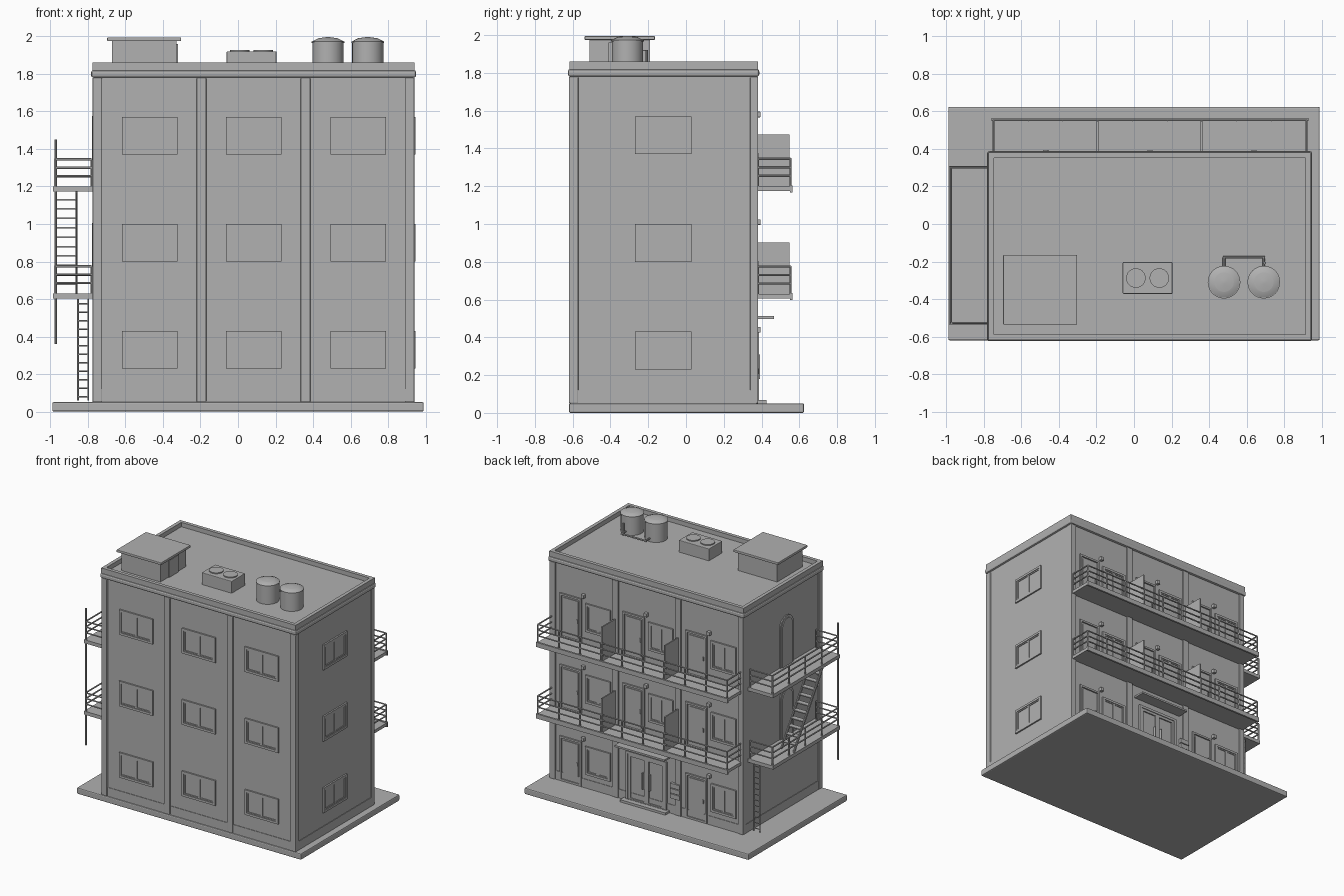
import bpy, bmesh, math
from mathutils import Matrix, Vector

if "Cube" in bpy.data.objects:
    bpy.data.objects.remove(bpy.data.objects["Cube"])

grey = bpy.data.materials.new("plain_grey")
grey.use_nodes = True
colour = (0.44, 0.44, 0.44, 1)
grey.diffuse_color = colour
grey.node_tree.nodes["Principled BSDF"].inputs["Base Color"].default_value = colour

# Wall planes and storey heights
LEFT, RIGHT, FRONT, BACK = -0.765, 0.935, -0.608, 0.37
BAYS = (-0.47, 0.085, 0.64)
PILLARS = (-0.75, -0.195, 0.36, 0.915)
STOREYS = (0.05, 0.62, 1.19)


def finish(name, bm, bevel=0, smooth=False):
    mesh = bpy.data.meshes.new(name)
    bmesh.ops.recalc_face_normals(bm, faces=bm.faces)
    bm.to_mesh(mesh)
    bm.free()
    mesh.materials.append(grey)
    obj = bpy.data.objects.new(name, mesh)
    bpy.context.collection.objects.link(obj)
    if bevel:
        mod = obj.modifiers.new("soft_edges", "BEVEL")
        mod.width, mod.segments = bevel, 2
    if smooth:
        bpy.ops.object.select_all(action="DESELECT")
        obj.select_set(True)
        bpy.context.view_layer.objects.active = obj
        bpy.ops.object.shade_smooth_by_angle(angle=math.radians(35))
    return obj


def add_box(bm, x0, x1, y0, y1, z0, z1):
    size = Matrix.Diagonal((abs(x1 - x0), abs(y1 - y0), abs(z1 - z0), 1))
    mid = Matrix.Translation(((x0 + x1) / 2, (y0 + y1) / 2, (z0 + z1) / 2))
    bmesh.ops.create_cube(bm, size=1, matrix=mid @ size)


def add_rod(bm, a, b, r, sides=8, r2=None):
    a, b = Vector(a), Vector(b)
    turn = (b - a).to_track_quat("Z", "Y").to_matrix().to_4x4()
    bmesh.ops.create_cone(bm, cap_ends=True, segments=sides, radius1=r,
                          radius2=r if r2 is None else r2, depth=(b - a).length,
                          matrix=Matrix.Translation((a + b) / 2) @ turn)


def boxes(name, items, bevel=0):
    bm = bmesh.new()
    for item in items:
        add_box(bm, *item)
    return finish(name, bm, bevel)


def on_wall(wall, u0, u1, z0, z1, out):
    """Box lying on a wall and standing out from it."""
    if wall == "front":
        return (u0, u1, FRONT - out, FRONT + 0.01, z0, z1)
    if wall == "back":
        return (u0, u1, BACK - 0.01, BACK + out, z0, z1)
    if wall == "right":
        return (RIGHT - 0.01, RIGHT + out, u0, u1, z0, z1)
    return (LEFT - out, LEFT + 0.01, u0, u1, z0, z1)


def frame(wall, u0, u1, z0, z1, t, out):
    return [on_wall(wall, *b, out) for b in (
        (u0, u1, z0, z0 + t), (u0, u1, z1 - t, z1),
        (u0, u0 + t, z0 + t, z1 - t), (u1 - t, u1, z0 + t, z1 - t))]


def window(name, wall, u0, u1, z0, z1):
    mid, t = (u0 + u1) / 2, 0.018
    parts = frame(wall, u0, u1, z0, z1, t, 0.012)
    for a, b in ((u0 + t, mid), (mid, u1 - t)):
        parts += frame(wall, a, b, z0 + t, z1 - t, 0.009, 0.007)
    parts.append(on_wall(wall, u0 + t, u1 - t, z0 + t, z1 - t, 0.002))
    boxes(name, parts)


def door(name, wall, u0, u1, z0, z1):
    parts = frame(wall, u0, u1, z0, z1, 0.015, 0.012)
    parts.append(on_wall(wall, u0 + 0.03, u1 - 0.03, z0 + 0.03, z1 - 0.03, 0.006))
    parts.append(on_wall(wall, u0 + 0.03, u0 + 0.04, z0 + 0.15, z0 + 0.18, 0.014))
    boxes(name, parts)


def railing(name, corners, z, spacing):
    """Three rails and regular posts along an open path."""
    bm = bmesh.new()
    for (ax, ay), (bx, by) in zip(corners, corners[1:]):
        for h in (0.055, 0.1, 0.145):
            add_rod(bm, (ax, ay, z + h), (bx, by, z + h), 0.006, 6)
        n = max(1, round(math.hypot(bx - ax, by - ay) / spacing))
        for i in range(n + 1):
            x, y = ax + (bx - ax) * i / n, ay + (by - ay) * i / n
            add_rod(bm, (x, y, z), (x, y, z + 0.145), 0.006, 6)
    finish(name, bm)


# Ground slab, body, plinth
boxes("ground_slab", [(-0.99, 0.99, -0.62, 0.625, 0, 0.05)], 0.008)
boxes("building_body", [(LEFT, RIGHT, FRONT, BACK, 0.04, 1.825)])
boxes("plinth", [(LEFT - 0.004, RIGHT + 0.004, FRONT - 0.004, BACK + 0.004, 0.04, 0.12)])

# Pillars
boxes("front_pillars", [(x - 0.026, x + 0.026, -0.62, -0.57, 0.05, 1.78) for x in PILLARS], 0.006)
boxes("back_pillars", [(max(x - 0.026, LEFT - 0.004), min(x + 0.026, RIGHT + 0.004),
                        0.34, 0.382, 0.05, 1.78) for x in PILLARS], 0.004)

# Cornice and parapet
boxes("cornice", [(-0.783, 0.95, -0.625, 0.388, 1.78, 1.82)], 0.012)
x0, x1, y0, y1, t = -0.775, 0.942, -0.618, 0.38, 0.028
boxes("parapet", [(x0, x1, y0, y0 + t, 1.81, 1.86), (x0, x1, y1 - t, y1, 1.81, 1.86),
                  (x0, x0 + t, y0 + t, y1 - t, 1.81, 1.86), (x1 - t, x1, y0 + t, y1 - t, 1.81, 1.86)])

# Windows, doors and lamps for each storey
for s, z in enumerate(STOREYS):
    for c in BAYS:
        window("front_window", "front", c - 0.148, c + 0.148, z + 0.18, z + 0.38)
        if s == 0 and c == BAYS[1]:
            continue
        window("back_window", "back", c - 0.235, c - 0.015, z + 0.11, z + 0.335)
        door("back_door", "back", c + 0.02, c + 0.21, z + 0.005, z + 0.36)
        boxes("wall_lamp", [on_wall("back", c - 0.014, c + 0.014, z + 0.375, z + 0.405, 0.025)], 0.004)
    window("right_window", "right", -0.27, 0.028, z + 0.18, z + 0.38)

# Arched side doors
for z in STOREYS[1:]:
    for label, r, out in (("arched_door_frame", 0.085, 0.008), ("arched_door", 0.065, 0.014)):
        bm = bmesh.new()
        ring = [(-0.17 + r * math.cos(math.pi * i / 16), z + 0.32 + r * math.sin(math.pi * i / 16))
                for i in range(17)]
        outline = [(-0.17 - r, z), (-0.17 + r, z)] + ring
        face = bm.faces.new([bm.verts.new((LEFT + 0.01, y, h)) for y, h in outline])
        ext = bmesh.ops.extrude_face_region(bm, geom=[face])["geom"]
        bmesh.ops.translate(bm, vec=(-0.01 - out, 0, 0),
                            verts=[v for v in ext if isinstance(v, bmesh.types.BMVert)])
        finish(label, bm)

# Entrance with canopy, step and letter boxes
c = BAYS[1]
entrance = frame("back", c - 0.18, c + 0.18, 0.05, 0.45, 0.02, 0.016)
for a, b in ((c - 0.16, c), (c, c + 0.16)):
    entrance += frame("back", a, b, 0.06, 0.43, 0.02, 0.01)
entrance += [on_wall("back", c + d - 0.004, c + d + 0.004, 0.18, 0.31, 0.022) for d in (-0.03, 0.03)]
boxes("entrance_doors", entrance)
boxes("entrance_canopy", [(c - 0.22, c + 0.22, BACK - 0.01, 0.465, 0.498, 0.512)])
boxes("entrance_step", [(c - 0.2, c + 0.2, BACK - 0.01, 0.425, 0.04, 0.068)])
boxes("letter_boxes", [on_wall("back", -0.215, -0.135, z, z + 0.036, 0.022)
                       for z in (0.18, 0.222, 0.264)])

# Rear balconies and side platforms
for z in STOREYS[1:]:
    top = z + 0.01
    boxes("balcony_slab", [(-0.755, 0.925, BACK - 0.01, 0.56, z - 0.015, top),
                           (-0.76, 0.93, 0.55, 0.565, z - 0.022, top + 0.005)])
    railing("balcony_railing", [(-0.75, 0.38), (-0.75, 0.553), (0.92, 0.553), (0.92, 0.38)], top, 0.185)
    boxes("balcony_partition", [(x - 0.005, x + 0.005, BACK - 0.01, 0.548, top, z + 0.283)
                                for x in PILLARS[1:3]])
    boxes("side_platform", [(-0.985, LEFT + 0.01, -0.535, 0.308, z - 0.018, top)])
    railing("side_railing", [(-0.78, 0.302), (-0.975, 0.302), (-0.975, -0.528), (-0.78, -0.528)], top, 0.2)

# Fire escape: pole, stair and lower ladder
bm = bmesh.new()
add_rod(bm, (-0.972, -0.528, 0.36), (-0.972, -0.528, 1.45), 0.007)
finish("escape_pole", bm)

low, high = Vector((0, 0.03, 0.63)), Vector((0, -0.34, 1.18))
bm = bmesh.new()
for x in (-0.972, -0.862):
    for lift in (-0.01, 0, 0.01):
        off = Vector((x, 0, lift))
        add_rod(bm, low + off, high + off, 0.006, 6)
for i in range(1, 11):
    p = low.lerp(high, i / 11)
    add_box(bm, -0.97, -0.864, p.y - 0.02, p.y + 0.02, p.z - 0.004, p.z + 0.004)
finish("escape_stair", bm)

bm = bmesh.new()
for x in (-0.853, -0.798):
    add_rod(bm, (x, 0.285, 0.06), (x, 0.285, 0.6), 0.005, 6)
for i in range(12):
    z = 0.08 + i * 0.045
    add_rod(bm, (-0.853, 0.285, z), (-0.798, 0.285, z), 0.004, 6)
finish("lower_ladder", bm)

# Roof hut
boxes("hut_walls", [(-0.672, -0.328, -0.51, -0.19, 1.82, 1.98)])
boxes("hut_roof", [(-0.697, -0.303, -0.537, -0.165, 1.975, 1.995)], 0.004)
boxes("hut_door", [(-0.33, -0.32, -0.41, -0.29, 1.825, 1.96)])

# Cooling unit with two fans
boxes("cooling_unit", [(-0.06, 0.205, -0.372, -0.203, 1.82, 1.92)], 0.004)
bm = bmesh.new()
for x in (0.01, 0.135):
    add_rod(bm, (x, -0.288, 1.91), (x, -0.288, 1.928), 0.052, 24)
finish("cooling_fans", bm, 0, True)

# Water tanks and connecting pipe
for x in (0.48, 0.692):
    bm = bmesh.new()
    add_rod(bm, (x, -0.31, 1.82), (x, -0.31, 1.97), 0.083, 32)
    add_rod(bm, (x, -0.31, 1.966), (x, -0.31, 1.974), 0.087, 32)
    add_rod(bm, (x, -0.31, 1.974), (x, -0.31, 1.99), 0.083, 32, 0.052)
    add_rod(bm, (x, -0.31, 1.99), (x, -0.31, 1.996), 0.052, 32, 0.01)
    finish("water_tank", bm, 0, True)
bm = bmesh.new()
for x in (0.48, 0.692):
    add_rod(bm, (x, -0.24, 1.85), (x, -0.178, 1.85), 0.007)
add_rod(bm, (0.475, -0.178, 1.85), (0.697, -0.178, 1.85), 0.007)
add_rod(bm, (0.697, -0.208, 1.82), (0.697, -0.208, 1.92), 0.007)
finish("tank_pipe", bm)
